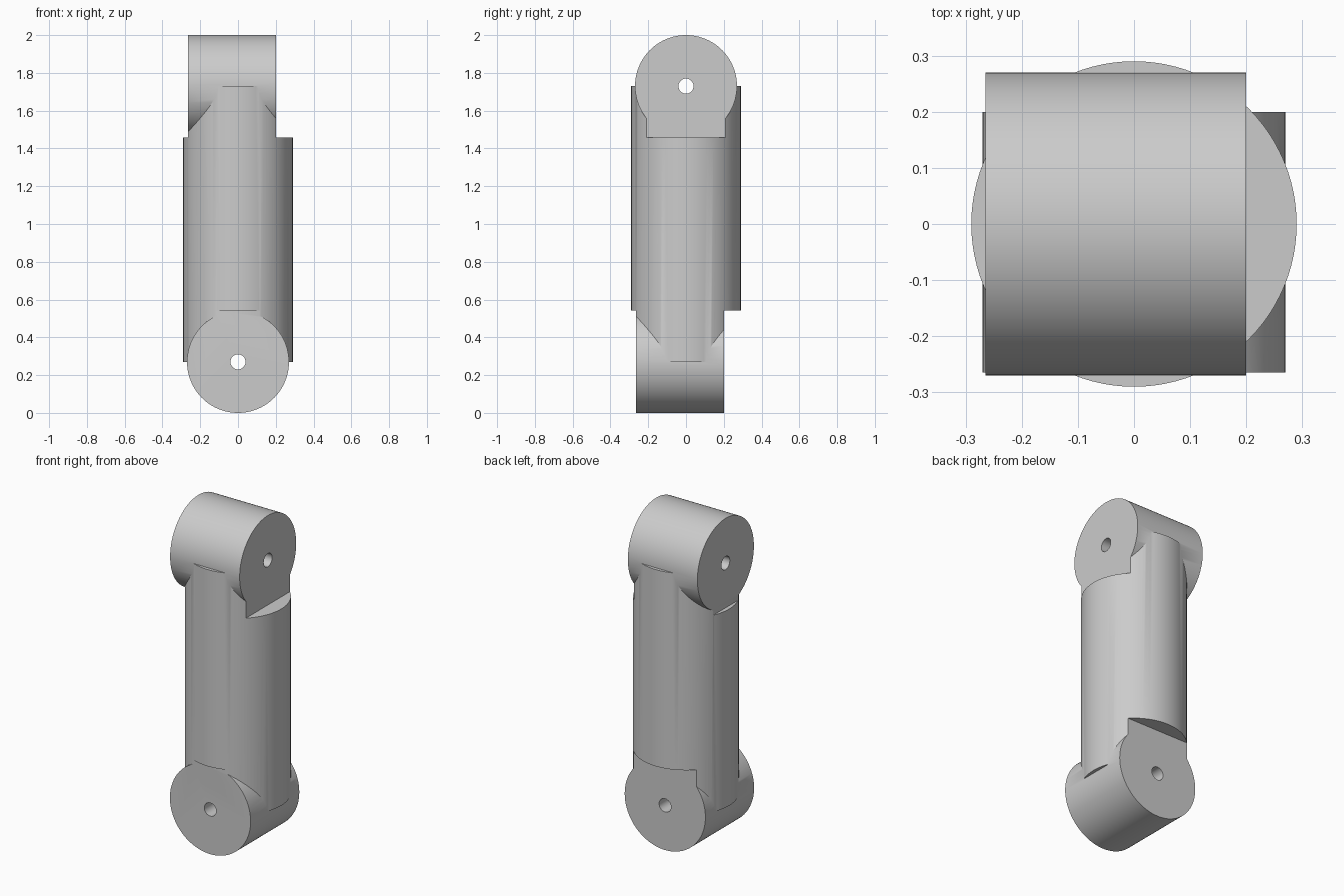
import bpy
from math import pi, radians

if "Cube" in bpy.data.objects:
    bpy.data.objects.remove(bpy.data.objects["Cube"], do_unlink=True)

BODY_R, JOINT_R, HOLE_R = 0.29, 0.27, 0.04
LOW, HIGH = JOINT_R, 2 - JOINT_R
NEAR, FAR = -0.265, 0.2          # end faces of each joint barrel

grey = bpy.data.materials.new("plain_grey")
grey.use_nodes = True
colour = (0.6, 0.6, 0.6, 1)
grey.diffuse_color = colour
grey.node_tree.nodes["Principled BSDF"].inputs["Base Color"].default_value = colour


def cylinder(name, radius, depth, z, axis="z", sides=96):
    turn = {"x": (0, pi / 2, 0), "y": (pi / 2, 0, 0), "z": (0, 0, 0)}[axis]
    bpy.ops.mesh.primitive_cylinder_add(vertices=sides, radius=radius, depth=depth,
                                        location=(0, 0, z), rotation=turn)
    bpy.context.object.name = name
    return bpy.context.object


def block(name, axis, start, end, z):
    """Box cutter spanning start..end along x or y."""
    mid, size = (start + end) / 2, abs(end - start)
    bpy.ops.mesh.primitive_cube_add(size=1)
    ob = bpy.context.object
    ob.name = name
    ob.location = (mid, 0, z) if axis == "x" else (0, mid, z)
    ob.scale = (size, 1, 2 * JOINT_R + 0.002) if axis == "x" else (1, size, 2 * JOINT_R + 0.002)
    return ob


def combine(target, tool, operation):
    """Apply a boolean and discard the helper."""
    tool.hide_render = True
    mod = target.modifiers.new("combine", "BOOLEAN")
    mod.operation, mod.solver, mod.object = operation, "EXACT", tool
    bpy.context.view_layer.objects.active = target
    bpy.ops.object.modifier_apply(modifier=mod.name)
    bpy.data.objects.remove(tool, do_unlink=True)


# Upright body
link = cylinder("arm_link", BODY_R, HIGH - LOW, 1)

# Crossed joint barrels, trimmed flush with the body and drilled through
for axis, z in (("x", HIGH), ("y", LOW)):
    combine(link, cylinder("joint_barrel", JOINT_R, 0.8, z, axis), "UNION")
    combine(link, block("far_trim", axis, FAR, 0.6, z), "DIFFERENCE")
    combine(link, block("near_trim", axis, -0.6, NEAR, z), "DIFFERENCE")
    combine(link, cylinder("pin_hole", HOLE_R, 1, z, axis, 32), "DIFFERENCE")

link.data.materials.clear()
link.data.materials.append(grey)
for face in link.data.polygons:
    face.material_index = 0

bpy.ops.object.select_all(action="DESELECT")
link.select_set(True)
bpy.context.view_layer.objects.active = link
bpy.ops.object.shade_smooth_by_angle(angle=radians(30))
